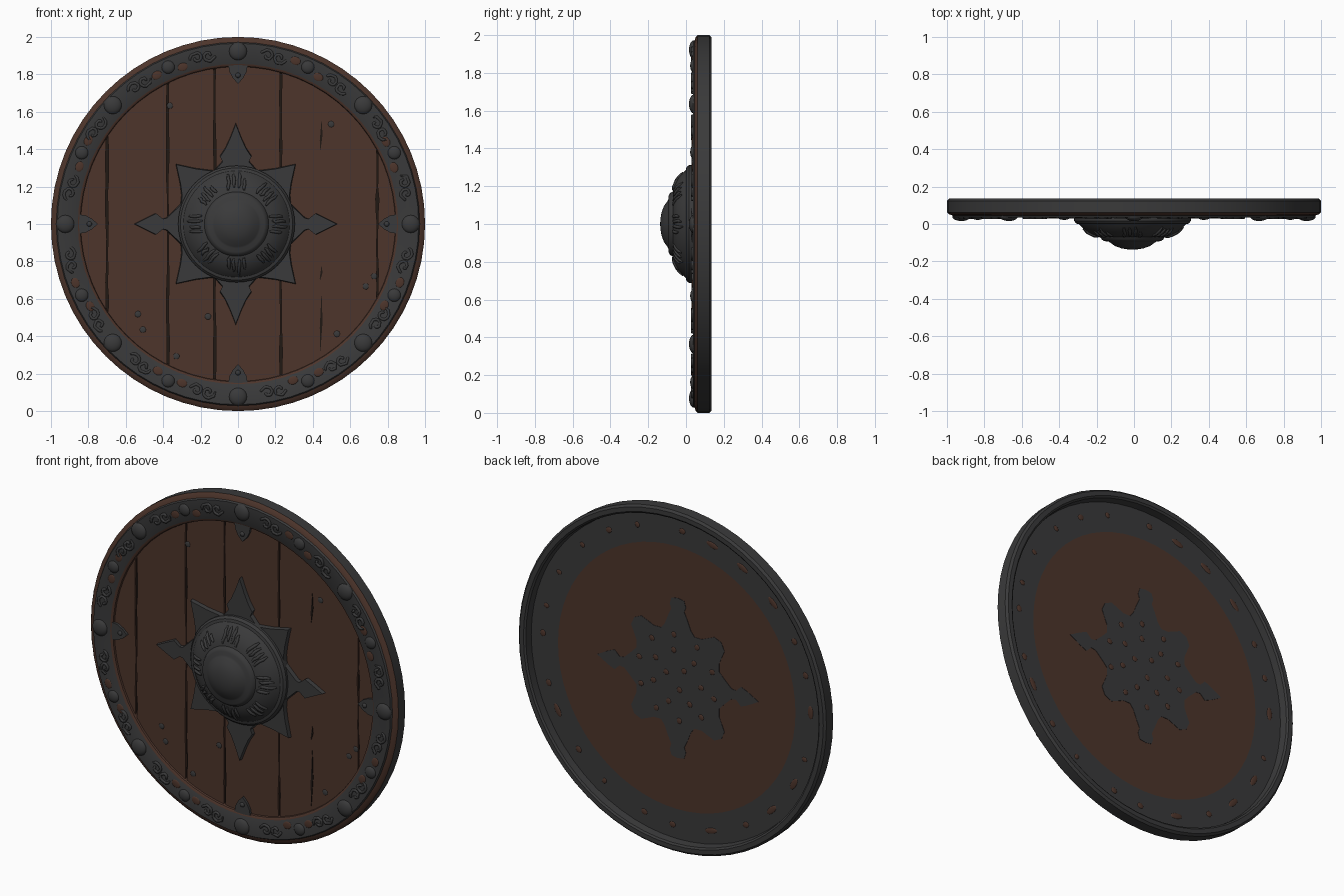
import bpy, bmesh, math, random
from mathutils import Matrix

if "Cube" in bpy.data.objects:
    bpy.data.objects.remove(bpy.data.objects["Cube"])

random.seed(4)


def material(name, rgb):
    m = bpy.data.materials.new(name)
    m.diffuse_color = (*rgb, 1)
    m.use_nodes = True
    m.node_tree.nodes["Principled BSDF"].inputs["Base Color"].default_value = m.diffuse_color
    return m


WOOD = material("brown wood", (0.074, 0.035, 0.024))
IRON = material("dark iron", (0.042, 0.042, 0.043))
GAP = material("dark gap", (0.014, 0.009, 0.007))


def P(r, deg, y, cx=0.0):
    """Point at radius and angle around the shield axis."""
    a = math.radians(deg)
    return (cx + r * math.cos(a), y, 1 + r * math.sin(a))


def finish(name, bm, mats, angle=35):
    bmesh.ops.remove_doubles(bm, verts=bm.verts, dist=1e-5)
    bmesh.ops.recalc_face_normals(bm, faces=bm.faces)
    me = bpy.data.meshes.new(name)
    bm.to_mesh(me)
    bm.free()
    for m in mats:
        me.materials.append(m)
    me.polygons.foreach_set("use_smooth", [True] * len(me.polygons))
    me.set_sharp_from_angle(angle=math.radians(angle))
    ob = bpy.data.objects.new(name, me)
    bpy.context.collection.objects.link(ob)
    return ob


def lathe(name, prof, mats, n=64, cx=0.0):
    """Profile of (radius, y, material of the following strip)."""
    bm = bmesh.new()
    rings = [[bm.verts.new(P(max(r, 1e-6), 360 * i / n, y, cx)) for i in range(n)]
             for r, y, _ in prof]
    for k in range(len(prof) - 1):
        for i in range(n):
            j = (i + 1) % n
            f = bm.faces.new((rings[k][i], rings[k][j], rings[k + 1][j], rings[k + 1][i]))
            f.material_index = prof[k][2]
    return finish(name, bm, mats)


def add_prism(bm, front, back):
    """Closed slab between two matching outlines."""
    a = [bm.verts.new(p) for p in front]
    b = [bm.verts.new(p) for p in back]
    bm.faces.new(a)
    bm.faces.new(b[::-1])
    for i in range(len(a)):
        j = (i + 1) % len(a)
        bm.faces.new((a[i], b[i], b[j], a[j]))


def slabs(name, outlines, y0, y1, mat):
    """Flat plates from lists of (x, z) points."""
    bm = bmesh.new()
    for pts in outlines:
        add_prism(bm, [(x, y0, z) for x, z in pts], [(x, y1, z) for x, z in pts])
    return finish(name, bm, [mat])


def domes(name, spots, depth, y, mat, n=16):
    """Flattened domes from (radius, angle, length along rim, width)."""
    bm = bmesh.new()
    for r, a, length, width in spots:
        m = (Matrix.Translation(P(r, a, y)) @ Matrix.Rotation(-math.radians(a), 4, "Y")
             @ Matrix.Diagonal((width, depth, length, 1)) @ Matrix.Rotation(math.pi / 2, 4, "X"))
        bmesh.ops.create_uvsphere(bm, u_segments=n, v_segments=10, radius=1, matrix=m)
    return finish(name, bm, [mat], 50)


def ridges(name, paths, radius):
    """Raised bars along point paths."""
    cu = bpy.data.curves.new(name, "CURVE")
    cu.dimensions = "3D"
    cu.bevel_depth, cu.bevel_resolution, cu.use_fill_caps = radius, 1, True
    for pts in paths:
        s = cu.splines.new("POLY")
        s.points.add(len(pts) - 1)
        for i, p in enumerate(pts):
            s.points[i].co = (*p, 1)
            s.points[i].radius = 0.5 if i in (0, len(pts) - 1) else 1
    cu.materials.append(IRON)
    bpy.context.collection.objects.link(bpy.data.objects.new(name, cu))


# Shield body: groove floor, iron rim band, wooden lip, iron edge, recessed back
BACK = .086
lathe("shield_body", [
    (0, .066, 2), (.838, .066, 0), (.844, .044, 0), (.856, .036, 1), (.966, .036, 1),
    (.972, .046, 0), (.990, .052, 0), (1.0, .062, 1), (1.0, .124, 1), (.988, .136, 1),
    (.962, .136, 1), (.952, .128, 1), (.946, BACK, 1),
    (.772, BACK, 0), (0, BACK, 0)], [WOOD, IRON, GAP])

# Planks with uneven gaps between them
R = 0.846
cuts = [-R, -.70, -.375, -.125, .23, .745, R]
planks = []
for x0, x1 in zip(cuts, cuts[1:]):
    a = x0 + (.005 if x0 > -R else 0)
    b = x1 - (.005 if x1 < R else 0)
    arc = [a + (b - a) * i / 10 for i in range(11)]
    h = lambda x: math.sqrt(max(R * R - x * x, 0))
    side = lambda x: [] if abs(x) >= R - .001 else [
        (x + random.uniform(-.004, .004), 1 + h(x) * (1 - i / 6)) for i in range(1, 12)]
    top = [(x, 1 + h(x)) for x in arc]
    low = [(x, 1 - h(x)) for x in reversed(arc)]
    if x1 == R:
        low = low[1:]
    if x0 == -R:
        low = low[:-1]
    planks.append(top + side(b) + low + side(a)[::-1])
slabs("front_planks", planks, .054, .068, WOOD)

# Splits in the wide plank, and iron stains on the wood
splits = [[(.440, z0), (.452, (z0 + z1) / 2), (.447, z1), (.437, (z0 + z1) / 2 - .03)]
          for z0, z1 in ((.31, .64), (1.39, 1.56), (.70, .78))]
slabs("plank_splits", splits, .050, .056, GAP)
stains = [(.73, 120), (.73, 47), (.78, -21), (.76, -26), (.79, -48), (.76, 228),
          (.78, 245), (.72, 222), (.52, 252)]
domes("wood_stains", [(r, a, .017, .017) for r, a in stains], .004, .054, IRON, 8)

# Rivet angles, spread a little off the even spacing
BIG = [0, 43.5, 90, 136.5, 180, 223.5, 270, 316.5]
SMALL = [24.5, 66, 114, 155.5, 204.5, 246, 294, 335.5]
domes("large_rivets", [(.923, a, .049, .049) for a in BIG], .024, .040, IRON)
domes("small_rivets", [(.918, a, .036, .036) for a in SMALL], .018, .040, IRON)
domes("tab_rivets", [(.795, a, .014, .014) for a in BIG[::2]], .010, .040, IRON)

# Worn brown patches on the rim band, front and back
domes("rim_wear", [(.905 + random.uniform(-.02, .02), a + s, .028, .022)
                   for a in SMALL for s in (-4.6, 4.6)], .004, .036, WOOD, 10)
domes("back_rim_wear", [(.87, 15 * k + random.uniform(-3, 3), random.choice((.014, .02, .04)), .017)
                        for k in range(24)], .004, BACK, WOOD, 10)

# Curled knot ornaments between the rivets
curls = []
stops = sorted(BIG + SMALL) + [360]
for a0, a1 in zip(stops, stops[1:]):
    mid = (a0 + a1) / 2
    for s in (-1, 1):
        path = []
        for i in range(13):
            t = i / 12
            rad = .036 * (1 - .75 * t)
            ang = 6.6 * t + random.uniform(-.3, .3) + (0 if s > 0 else math.pi)
            u = s * .032 + 1.05 * rad * math.cos(ang)
            path.append(P(.914 + rad * math.sin(ang), mid + math.degrees(u / .91), .034))
        curls.append(path)
ridges("rim_ornaments", curls, .0085)

# Pointed iron tabs reaching in from the rim
tabs = []
for k in range(4):
    half = [(.855, .052), (.815, .046), (.78, .028), (.75, 0)]
    pts = half + [(r, -w) for r, w in half[-2::-1]]
    c, s = round(math.cos(k * math.pi / 2)), round(math.sin(k * math.pi / 2))
    tabs.append([(r * c - w * s, 1 + r * s + w * c) for r, w in pts])
slabs("rim_tabs", tabs, .040, .058, IRON)


# Eight-pointed star plates: long points on the axes, broad points between
def star_plate(name, side, top, tip, y_face, y_base, inset, cx):
    star = []
    for k in range(4):
        prof = top if k % 2 else side
        star += [(90 * k - a, r) for a, r in prof[:0:-1]]
        star += [(90 * k + a, r) for a, r in prof] + [(90 * k + 45, tip)]
    bm = bmesh.new()
    add_prism(bm, [P(r - inset, a, y_face, cx) for a, r in star],
              [P(r, a, y_base, cx) for a, r in star])
    finish(name, bm, [IRON], 20)


star_plate("front_star",
           [(0, .545), (4, .48), (7.5, .435), (4, .395), (5, .375), (11, .345), (20, .315), (28, .33), (36, .37)],
           [(0, .54), (4, .46), (8, .41), (13, .375), (12, .345), (22, .31), (28, .33), (36, .37)],
           .455, .030, .058, .006, -.012)
star_plate("back_star",
           [(0, .525), (5, .455), (8, .415), (4, .38), (5, .35), (14, .31), (22, .29), (30, .31), (38, .385)],
           [(0, .47), (5, .465), (7, .43), (6, .40), (10, .36), (16, .31), (22, .29), (30, .31), (38, .385)],
           .40, BACK + .002, BACK - .002, 0, -.008)

# Worn dots on the back star
dots = [(r, 360 * k / n + r * 200, .016, .018)
        for r, n in ((.07, 3), (.16, 7), (.25, 10)) for k in range(n)]
domes("back_star_wear", dots, .004, BACK + .002, WOOD, 8)

# Domed boss in two tiers
BOSS = [(.312, .045, 0), (.312, .016, 0), (.300, .002, 0), (.284, -.002, 0), (.272, -.016, 0),
        (.240, -.045, 0), (.200, -.064, 0), (.172, -.070, 0), (.164, -.084, 0), (.150, -.092, 0),
        (.130, -.093, 0), (.120, -.099, 0), (.095, -.117, 0), (.060, -.130, 0),
        (.030, -.135, 0), (0, -.137, 0)]
lathe("boss", BOSS, [IRON], 48, -.008)


def boss_y(r):
    for (r0, y0, _), (r1, y1, _) in zip(BOSS[3:], BOSS[4:]):
        if r1 <= r <= r0:
            return y0 + (y1 - y0) * (r0 - r) / (r0 - r1)
    return 0


# Carved bar clusters around the boss
bars = []
for k in range(8):
    for u in (-.042, -.015, .015, .042):
        lo, hi = random.uniform(.178, .20), random.uniform(.245, .275)
        path = []
        for i in range(5):
            r = lo + (hi - lo) * i / 4
            w = u + random.uniform(-.004, .004)
            path.append(P(r, 45 * k + math.degrees(w / r), boss_y(r) - .001, -.008))
        bars.append(path)
ridges("boss_carvings", bars, .009)
